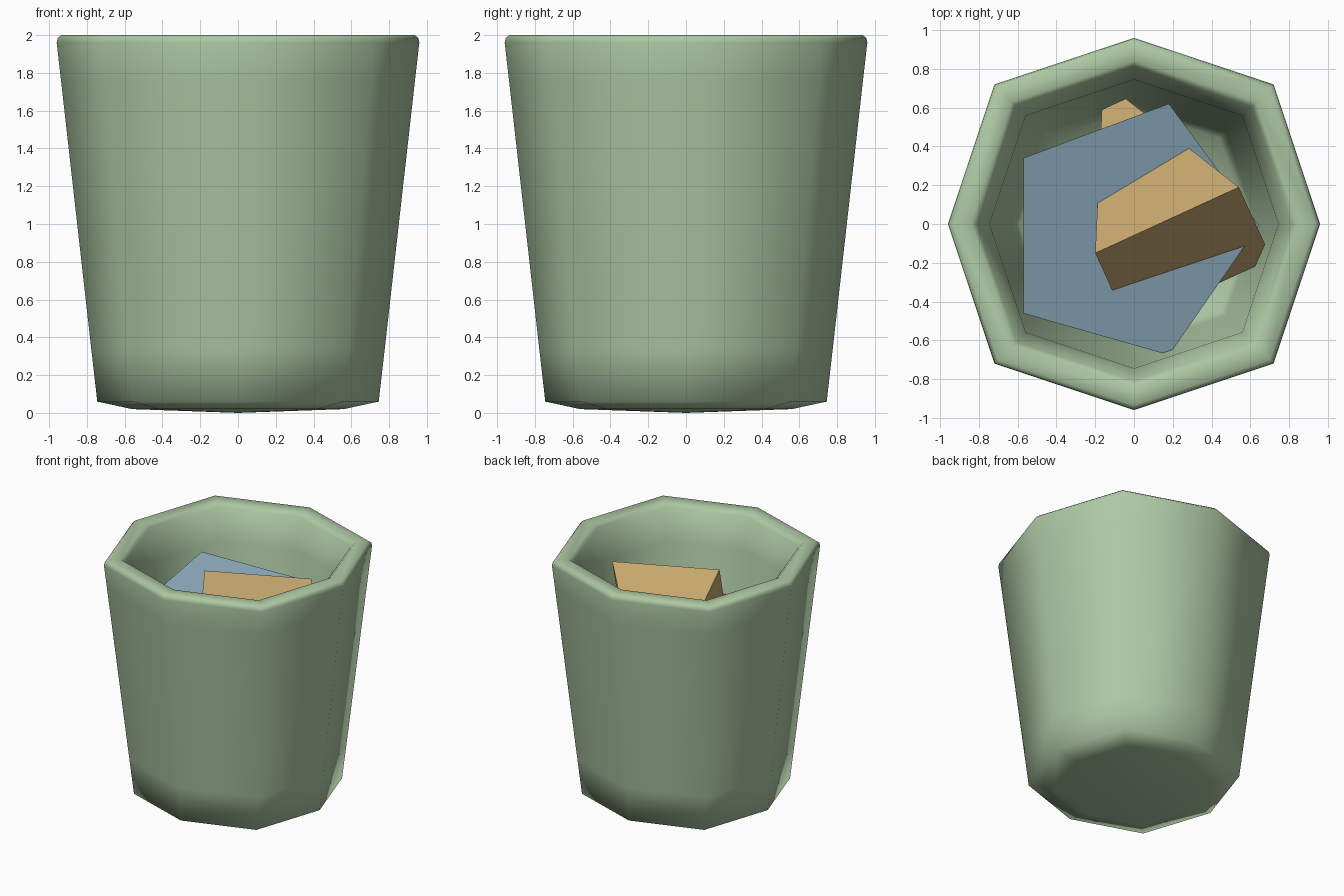
import bpy, bmesh, math
from mathutils import Vector

if "Cube" in bpy.data.objects:
    bpy.data.objects.remove(bpy.data.objects["Cube"])


def finish(name, bm, color, smooth):
    bmesh.ops.recalc_face_normals(bm, faces=bm.faces[:])
    mesh = bpy.data.meshes.new(name)
    bm.to_mesh(mesh)
    bm.free()
    for p in mesh.polygons:
        p.use_smooth = smooth
    mat = bpy.data.materials.new(name + "_colour")
    mat.diffuse_color = color
    mat.use_nodes = True
    mat.node_tree.nodes["Principled BSDF"].inputs["Base Color"].default_value = mat.diffuse_color
    mesh.materials.append(mat)
    obj = bpy.data.objects.new(name, mesh)
    bpy.context.collection.objects.link(obj)
    return obj


def bridge(bm, rings):
    for a, b in zip(rings, rings[1:]):
        n = len(a)
        for i in range(n):
            bm.faces.new((a[i], a[(i + 1) % n], b[(i + 1) % n], b[i]))


def octagon(bm, r, z):
    # slightly squared octagon: the diagonal corners stick out further
    ring = []
    for i in range(8):
        rad = r * (1.06 if i % 2 else 1.0)
        t = i * math.pi / 4
        ring.append(bm.verts.new((rad * math.cos(t), rad * math.sin(t), z)))
    return ring


def tapered_piece(name, sides, centre, corner, facing, big, small, length, color):
    # flat-faced frustum: wide cap at centre, tapering away from the facing direction
    z = Vector(facing).normalized()
    x = Vector(corner)
    x = (x - z * x.dot(z)).normalized()
    y = z.cross(x)
    bm = bmesh.new()
    rings = []
    for r, d in ((big, 0), (small, -length)):
        rings.append([bm.verts.new(Vector(centre) + z * d
                                   + x * r * math.cos(k * 2 * math.pi / sides)
                                   + y * r * math.sin(k * 2 * math.pi / sides))
                      for k in range(sides)])
    bridge(bm, rings)
    for ring in rings:
        bm.faces.new(ring)
    return finish(name, bm, color, False)


# Bin: one profile running up the outside, over the rim and down the inside
profile = [(0.56, 0.02), (0.745, 0.06), (0.777, 0.34), (0.937, 1.76), (0.96, 1.96),
           (0.955, 1.985), (0.935, 2.0), (0.84, 2.0), (0.81, 1.97), (0.745, 1.72),
           (0.63, 0.3), (0.59, 0.14)]
bm = bmesh.new()
rings = [octagon(bm, r, z) for r, z in profile]
bridge(bm, rings)
for ring, z in ((rings[0], 0.0), (rings[-1], 0.12)):
    c = bm.verts.new((0, 0, z))
    for i in range(8):
        bm.faces.new((ring[i], ring[(i + 1) % 8], c))
finish("bin", bm, (0.42, 0.58, 0.37, 1), True)

# Discarded blue five-sided piece
tapered_piece("blue_scrap", 5, (-0.027, -0.037, 1.506), (0.97, 0.042, -0.239),
              (0.243, -0.167, 0.956), 0.692, 0.115, 0.955, (0.26, 0.40, 0.50, 1))

# Discarded tan four-sided piece lying on its side
u = Vector((0.909, 0.418, 0))
c = Vector((0.209, -0.4545, -0.866))
tapered_piece("tan_scrap", 4, (0.255, -0.165, 1.4875), u - c,
              (0.361, -0.787, 0.499), 0.576, 0.096, 0.955, (0.58, 0.40, 0.16, 1))
